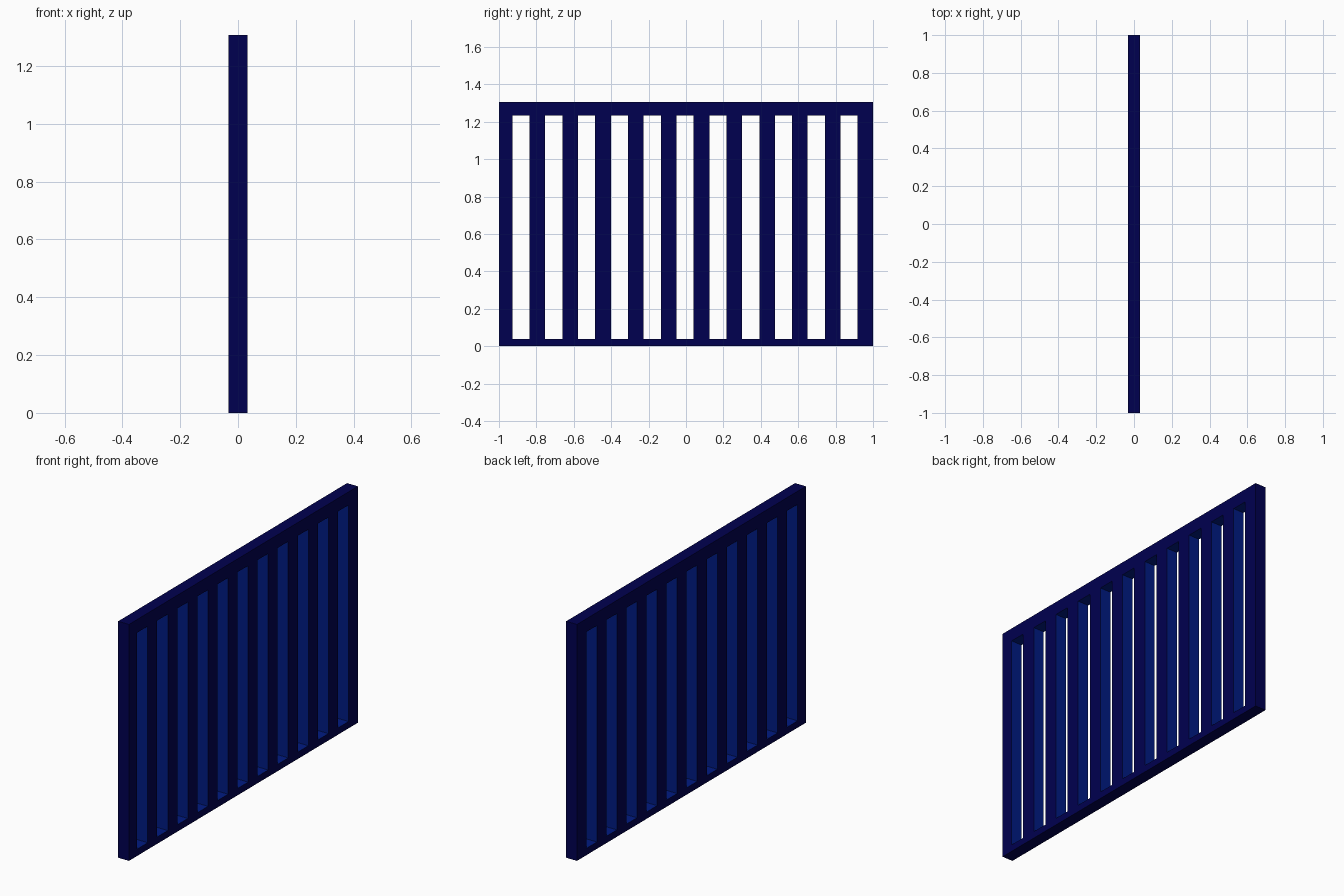
import bpy, bmesh

if "Cube" in bpy.data.objects:
    bpy.data.objects.remove(bpy.data.objects["Cube"])

HALF_T, HEIGHT = 0.033, 1.307
OPENINGS, FIRST, PITCH, GAP = 11, -0.928, 0.1754, 0.092
Z_CUTS = [0.0, 0.038, 1.234, HEIGHT]


def material(name, rgb):
    m = bpy.data.materials.new(name)
    m.diffuse_color = (*rgb, 1)
    m.use_nodes = True
    m.node_tree.nodes["Principled BSDF"].inputs["Base Color"].default_value = m.diffuse_color
    return m


navy = material("dark navy", (0.0, 0.0, 0.080))
blue = material("deep blue", (0.0, 0.0105, 0.225))

# Cell boundaries across the width: post, gap, bar, gap ... post
y_cuts = [-1.0]
for i in range(OPENINGS):
    y_cuts += [FIRST + i * PITCH, FIRST + i * PITCH + GAP]
y_cuts.append(1.0)

# Barred panel: solid cells as a flat sheet, extruded through the thickness
bm = bmesh.new()
grid = [[bm.verts.new((-HALF_T, y, z)) for z in Z_CUTS] for y in y_cuts]
for i in range(len(y_cuts) - 1):
    for j in range(3):
        if j == 1 and i % 2 == 1:
            continue  # opening between bars
        bm.faces.new((grid[i][j], grid[i + 1][j], grid[i + 1][j + 1], grid[i][j + 1]))
ext = bmesh.ops.extrude_face_region(bm, geom=bm.faces[:], use_keep_orig=True)
moved = [v for v in ext["geom"] if isinstance(v, bmesh.types.BMVert)]
bmesh.ops.translate(bm, verts=moved, vec=(2 * HALF_T, 0, 0))
bmesh.ops.recalc_face_normals(bm, faces=bm.faces[:])

# Walls inside the openings are the lighter blue
for f in bm.faces:
    c = f.calc_center_median()
    wall = abs(f.normal.x) < 0.5
    inside = abs(c.y) < 0.99 and 0.01 < c.z < HEIGHT - 0.01
    f.material_index = 1 if wall and inside else 0

mesh = bpy.data.meshes.new("barred_panel")
bm.to_mesh(mesh)
bm.free()
mesh.materials.append(navy)
mesh.materials.append(blue)
bpy.context.collection.objects.link(bpy.data.objects.new("barred_panel", mesh))
